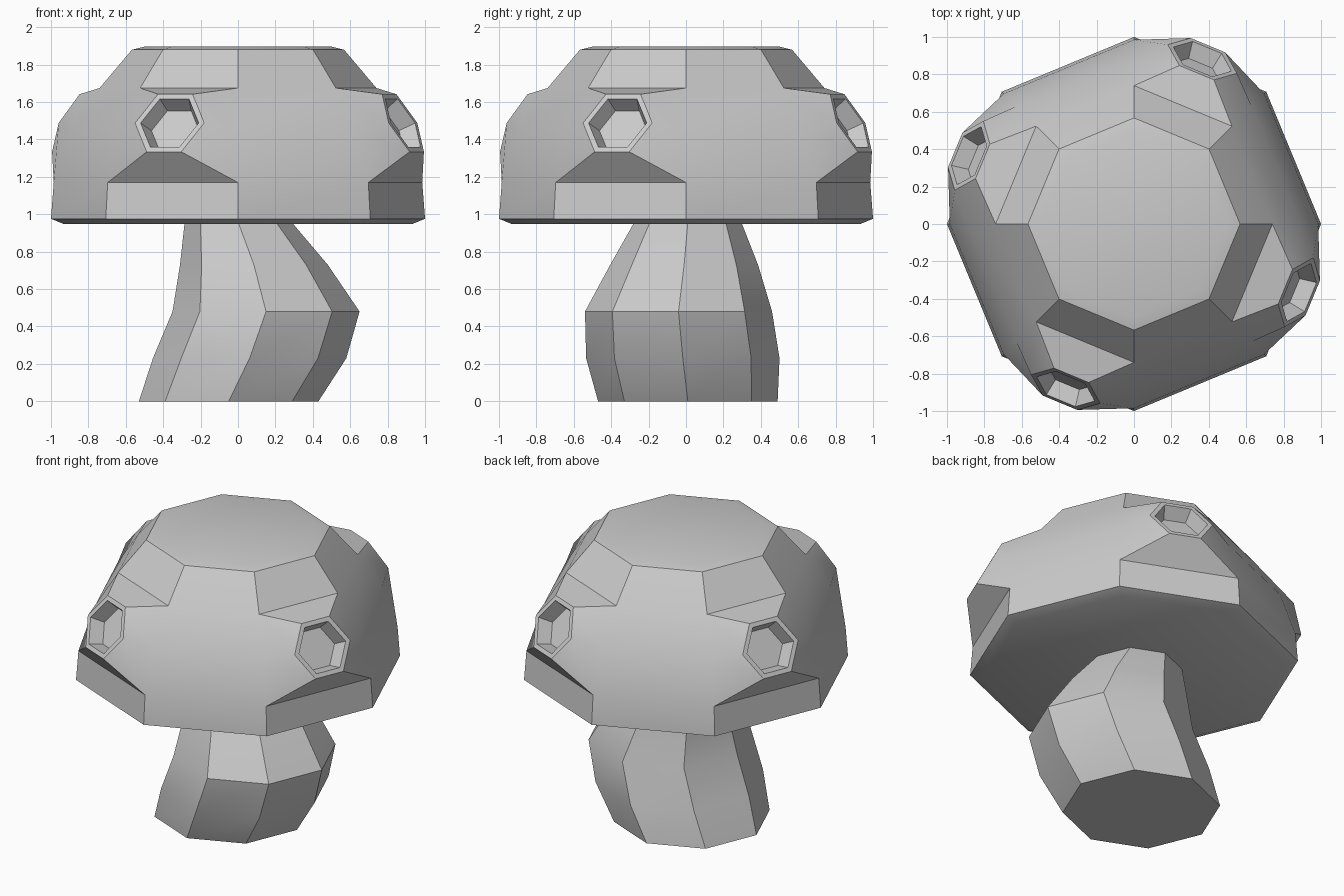
import bpy, bmesh
from math import sin, cos, pi, radians
from mathutils import Vector

if "Cube" in bpy.data.objects:
    bpy.data.objects.remove(bpy.data.objects["Cube"])

N = 8


def ring(bm, r, z, cx=0, cy=0):
    return [bm.verts.new((cx + r * cos(2 * pi * k / N), cy + r * sin(2 * pi * k / N), z)) for k in range(N)]


def bridge(bm, a, b):
    n = len(a)
    for k in range(n):
        bm.faces.new((a[k], a[(k + 1) % n], b[(k + 1) % n], b[k]))


def finish(bm, name, angle):
    bmesh.ops.recalc_face_normals(bm, faces=bm.faces)
    me = bpy.data.meshes.new(name)
    bm.to_mesh(me)
    bm.free()
    ob = bpy.data.objects.new(name, me)
    bpy.context.collection.objects.link(ob)
    bpy.ops.object.select_all(action='DESELECT')
    ob.select_set(True)
    bpy.context.view_layer.objects.active = ob
    bpy.ops.object.shade_smooth_by_angle(angle=radians(angle))


# Leaning eight-sided stem: (radius, z, centre x, centre y)
bm = bmesh.new()
rings = [ring(bm, *p) for p in [
    (0.48, 0, -0.05, 0.01), (0.517, 0.23, 0.062, -0.017), (0.5, 0.48, 0.15, -0.04),
    (0.395, 0.73, 0.085, -0.01), (0.285, 0.96, 0.0, 0.01)]]
for a, b in zip(rings, rings[1:]):
    bridge(bm, a, b)
bm.faces.new(rings[0][::-1])
bm.faces.new(rings[-1])
finish(bm, "stem", 30)

# Octagonal cap, every other side left open for a spot
bm = bmesh.new()
profile = [(0.93, 0.947), (1.0, 0.976), (0.985, 1.17), (0.89, 1.45),
           (0.74, 1.675), (0.567, 1.88), (0.50, 1.896)]
rings = [ring(bm, r, z) for r, z in profile]
for i, (a, b) in enumerate(zip(rings, rings[1:])):
    for k in range(N):
        if k % 2 and i in (2, 3):
            continue
        j = (k + 1) % N
        bm.faces.new((a[k], a[j], b[j], b[k]))
bm.faces.new(rings[0][::-1])
bm.faces.new(rings[-1])

# Raised hexagonal spots with a rim and a sunken floor
for k in range(1, N, 2):
    j = (k + 1) % N
    mid = (k + 0.5) * 2 * pi / N
    out = Vector((cos(mid), sin(mid), 0))
    side = Vector((-sin(mid), cos(mid), 0))
    normal = (out * 0.889 + Vector((0, 0, 0.459))).normalized()
    up = normal.cross(side)
    centre = out * 0.955 + Vector((0, 0, 1.488))
    loop = [rings[3][j], rings[4][j], rings[4][k], rings[3][k], rings[2][k], rings[2][j]]
    for r, depth in [(0.2, 0), (0.168, 0), (0.138, 0.09)]:
        new = [bm.verts.new(centre - normal * depth + r * (side * cos(m * pi / 3) + up * sin(m * pi / 3)))
               for m in range(6)]
        bridge(bm, loop, new)
        loop = new
    bm.faces.new(loop)
finish(bm, "cap", 30)
